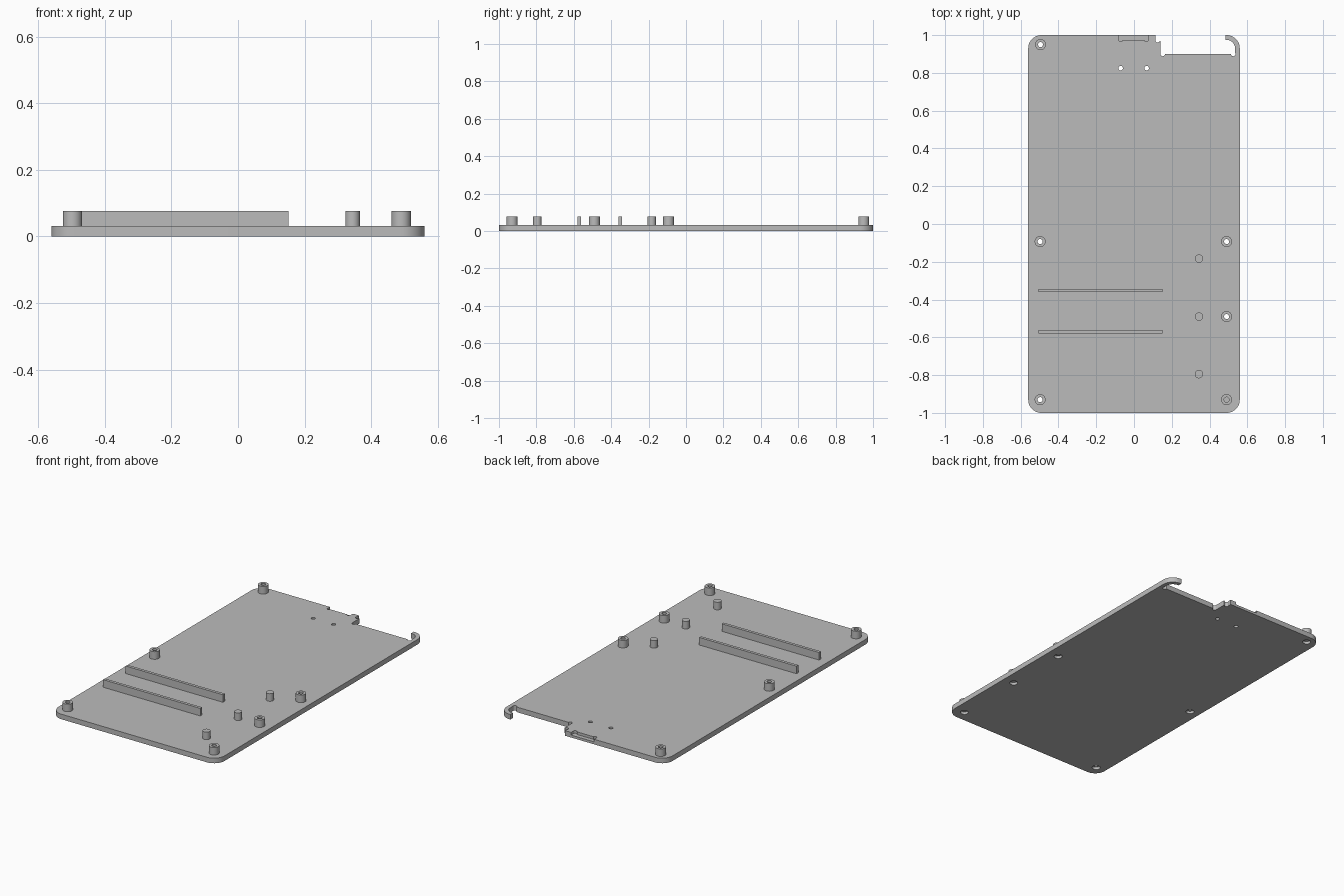
import bpy, bmesh
from math import cos, sin, radians, pi
from mathutils import Matrix

cube = bpy.data.objects.get("Cube")
if cube:
    bpy.data.objects.remove(cube, do_unlink=True)

W, L, R = 0.56, 1.0, 0.07        # half width, half length, corner radius
T, TOP = 0.031, 0.077            # plate thickness, post height

grey = bpy.data.materials.new("plain grey")
grey.use_nodes = True
colour = (0.5, 0.5, 0.5, 1)
grey.diffuse_color = colour
grey.node_tree.nodes["Principled BSDF"].inputs["Base Color"].default_value = colour


def add_object(name, bm):
    bmesh.ops.recalc_face_normals(bm, faces=bm.faces)
    mesh = bpy.data.meshes.new(name)
    bm.to_mesh(mesh)
    bm.free()
    mesh.materials.append(grey)
    obj = bpy.data.objects.new(name, mesh)
    bpy.context.collection.objects.link(obj)
    return obj


def activate(obj):
    bpy.ops.object.select_all(action='DESELECT')
    obj.select_set(True)
    bpy.context.view_layer.objects.active = obj


def smooth(obj):
    activate(obj)
    bpy.ops.object.shade_smooth_by_angle(angle=radians(30))


def arc(cx, cy, r, start, end, steps=12):
    angles = [radians(start + (end - start) * i / steps) for i in range(steps + 1)]
    return [(cx + r * cos(a), cy + r * sin(a)) for a in angles]


def prism(name, outline, z0, z1):
    bm = bmesh.new()
    face = bm.faces.new([bm.verts.new((x, y, z0)) for x, y in outline])
    new = bmesh.ops.extrude_face_region(bm, geom=[face])["geom"]
    verts = [v for v in new if isinstance(v, bmesh.types.BMVert)]
    bmesh.ops.translate(bm, verts=verts, vec=(0, 0, z1 - z0))
    return add_object(name, bm)


def cylinder(name, x, y, r, z0, z1):
    return prism(name, arc(x, y, r, 0, 348.75, 31), z0, z1)


def box(name, x0, x1, y0, y1, z0, z1):
    return prism(name, [(x0, y0), (x1, y0), (x1, y1), (x0, y1)], z0, z1)


def tube(name, x, y, outer, inner, z0, z1):
    bm = bmesh.new()
    section = [(outer, z0), (outer, z1), (inner, z1), (inner, z0)]
    verts = [bm.verts.new((r, 0, z)) for r, z in section]
    edges = [bm.edges.new((verts[i], verts[i + 1])) for i in range(3)]
    bmesh.ops.spin(bm, geom=verts + edges, cent=(0, 0, 0), axis=(0, 0, 1),
                   angle=2 * pi, steps=32, use_duplicate=False)
    bmesh.ops.remove_doubles(bm, verts=bm.verts, dist=1e-5)
    bmesh.ops.transform(bm, matrix=Matrix.Translation((x, y, 0)), verts=bm.verts)
    return add_object(name, bm)


def cut(target, cutter):
    cutter.hide_render = True
    activate(target)
    mod = target.modifiers.new("cut", 'BOOLEAN')
    mod.operation, mod.solver, mod.object = 'DIFFERENCE', 'EXACT', cutter
    bpy.ops.object.modifier_apply(modifier=mod.name)
    bpy.data.objects.remove(cutter, do_unlink=True)


# Base plate: rounded corners, rear notch and curved hook on the left corner
outline = (arc(-W + R, -L + R, R, 180, 270) + arc(W - R, -L + R, R, 270, 360)
           + arc(W - R, L - R, R, 0, 90)
           + [(0.485, L), (0.485, 0.975)] + arc(0.49, 0.93, 0.045, 90, 0)
           + [(0.535, 0.9), (0.14, 0.9), (0.14, 0.97), (0.115, 0.97), (0.115, L)]
           + arc(-W + R, L - R, R, 90, 180))
plate = prism("base_plate", outline, 0, T)

# Relief holes in the notch corners and two small drill holes
for x, y in [(0.152, 0.9), (0.525, 0.9), (0.125, 0.973), (-0.071, 0.825), (0.067, 0.825)]:
    cut(plate, cylinder("drill", x, y, 0.012, -0.1, 0.1))

# Shallow rear recess with rounded relief ends
cut(plate, box("recess", -0.08, 0.075, 0.975, 1.1, 0.015, 0.1))
for x in (-0.07, 0.065):
    cut(plate, cylinder("relief", x, 0.977, 0.011, 0.015, 0.1))

# Hollow screw posts, with holes through the plate widened underneath
screw_spots = [(-0.495, 0.95), (-0.497, -0.093), (0.49, -0.093),
               (0.49, -0.49), (-0.497, -0.93), (0.49, -0.93)]
for i, (x, y) in enumerate(screw_spots, 1):
    cut(plate, cylinder("screw_hole", x, y, 0.0135, -0.1, 0.1))
    cut(plate, cylinder("screw_head_hole", x, y, 0.023, -0.1, 0.016))
    smooth(tube(f"screw_post_{i}", x, y, 0.029, 0.0135, T, TOP))
smooth(plate)

# Solid support pegs
for i, y in enumerate((-0.183, -0.49, -0.795), 1):
    smooth(cylinder(f"support_peg_{i}", 0.344, y, 0.022, T - 0.005, TOP))

# Two long ribs
for name, y in (("rear_rib", -0.352), ("front_rib", -0.57)):
    box(name, -0.505, 0.151, y - 0.009, y + 0.009, T - 0.005, TOP)
